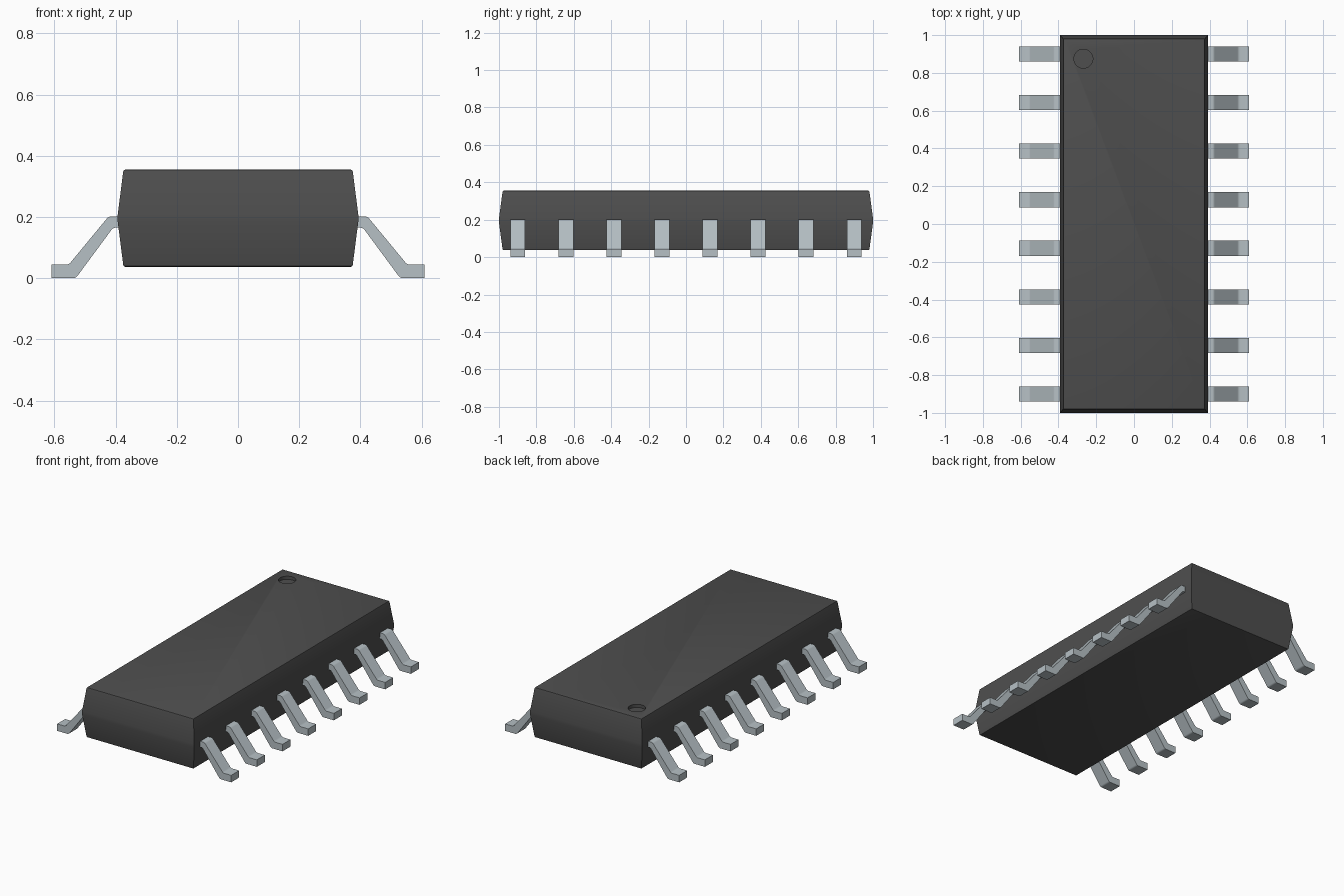
import bpy, bmesh, math

cube = bpy.data.objects.get("Cube")
if cube:
    bpy.data.objects.remove(cube, do_unlink=True)


def material(name, rgb, rough):
    m = bpy.data.materials.new(name)
    m.use_nodes = True
    m.diffuse_color = (*rgb, 1)
    bsdf = m.node_tree.nodes["Principled BSDF"]
    bsdf.inputs["Base Color"].default_value = (*rgb, 1)
    bsdf.inputs["Roughness"].default_value = rough
    return m


plastic = material("dark grey plastic", (0.077, 0.077, 0.077), 0.6)
metal = material("pale grey metal", (0.47, 0.53, 0.56), 0.4)


def finish(bm, name, mat):
    bmesh.ops.recalc_face_normals(bm, faces=bm.faces)
    mesh = bpy.data.meshes.new(name)
    bm.to_mesh(mesh)
    bm.free()
    mesh.materials.append(mat)
    obj = bpy.data.objects.new(name, mesh)
    bpy.context.collection.objects.link(obj)
    return obj


def select_only(obj):
    bpy.ops.object.select_all(action='DESELECT')
    obj.select_set(True)
    bpy.context.view_layer.objects.active = obj


# Body: stacked rectangles, widest at mid height, softened top and bottom rims
sections = [  # half x, half y, z
    (0.368, 0.974, 0.037), (0.373, 0.979, 0.039), (0.375, 0.981, 0.044),
    (0.393, 1.0, 0.185), (0.393, 1.0, 0.207),
    (0.375, 0.981, 0.348), (0.373, 0.979, 0.353), (0.368, 0.974, 0.355),
]
bm = bmesh.new()
rings = [[bm.verts.new((sx * hx, sy * hy, z))
          for sx, sy in ((-1, -1), (1, -1), (1, 1), (-1, 1))]
         for hx, hy, z in sections]
bm.faces.new(rings[0])
bm.faces.new(rings[-1])
for low, high in zip(rings, rings[1:]):
    for i in range(4):
        j = (i + 1) % 4
        bm.faces.new((low[i], low[j], high[j], high[i]))
body = finish(bm, "package_body", plastic)

# Round orientation dimple sunk into the top
bpy.ops.mesh.primitive_cylinder_add(vertices=48, radius=0.05, depth=0.1,
                                    location=(-0.268, 0.875, 0.385))
cutter = bpy.context.object
cutter.name = "dimple_cutter"
cutter.hide_render = True
cutter.data.materials.append(plastic)
mod = body.modifiers.new("dimple", 'BOOLEAN')
mod.operation = 'DIFFERENCE'
mod.solver = 'EXACT'
mod.object = cutter
select_only(body)
bpy.ops.object.modifier_apply(modifier=mod.name)
bpy.data.objects.remove(cutter, do_unlink=True)
bpy.ops.object.shade_smooth_by_angle(angle=math.radians(30))

# Gull-wing lead: side profile extruded across its width, bends rounded
profile = [(0.36, 0.202), (0.4225, 0.202), (0.553, 0.044), (0.61, 0.044),
           (0.61, 0.0), (0.53, 0.0), (0.408, 0.165), (0.36, 0.165)]
bends = {1, 2, 5, 6}
half_width = 0.04
bm = bmesh.new()
front, back = ([bm.verts.new((x, y, z)) for x, z in profile]
               for y in (-half_width, half_width))
bm.faces.new(front)
bm.faces.new(back)
n = len(profile)
for i in range(n):
    j = (i + 1) % n
    bm.faces.new((front[i], front[j], back[j], back[i]))
bend_edges = [bm.edges.get((front[i], back[i])) for i in bends]
bmesh.ops.bevel(bm, geom=bend_edges, offset=0.008, segments=3,
                profile=0.5, affect='EDGES')
first = finish(bm, "lead_left_1", metal)
select_only(first)
bpy.ops.object.shade_smooth_by_angle(angle=math.radians(30))

# Eight leads along each long side, sharing one mesh
pitch = 0.257
for side, turn in (("left", 0), ("right", math.pi)):
    for k in range(8):
        name = f"lead_{side}_{k + 1}"
        lead = bpy.data.objects.get(name)
        if lead is None:
            lead = bpy.data.objects.new(name, first.data)
            bpy.context.collection.objects.link(lead)
        lead.location.y = (k - 3.5) * pitch
        lead.rotation_euler.z = turn
